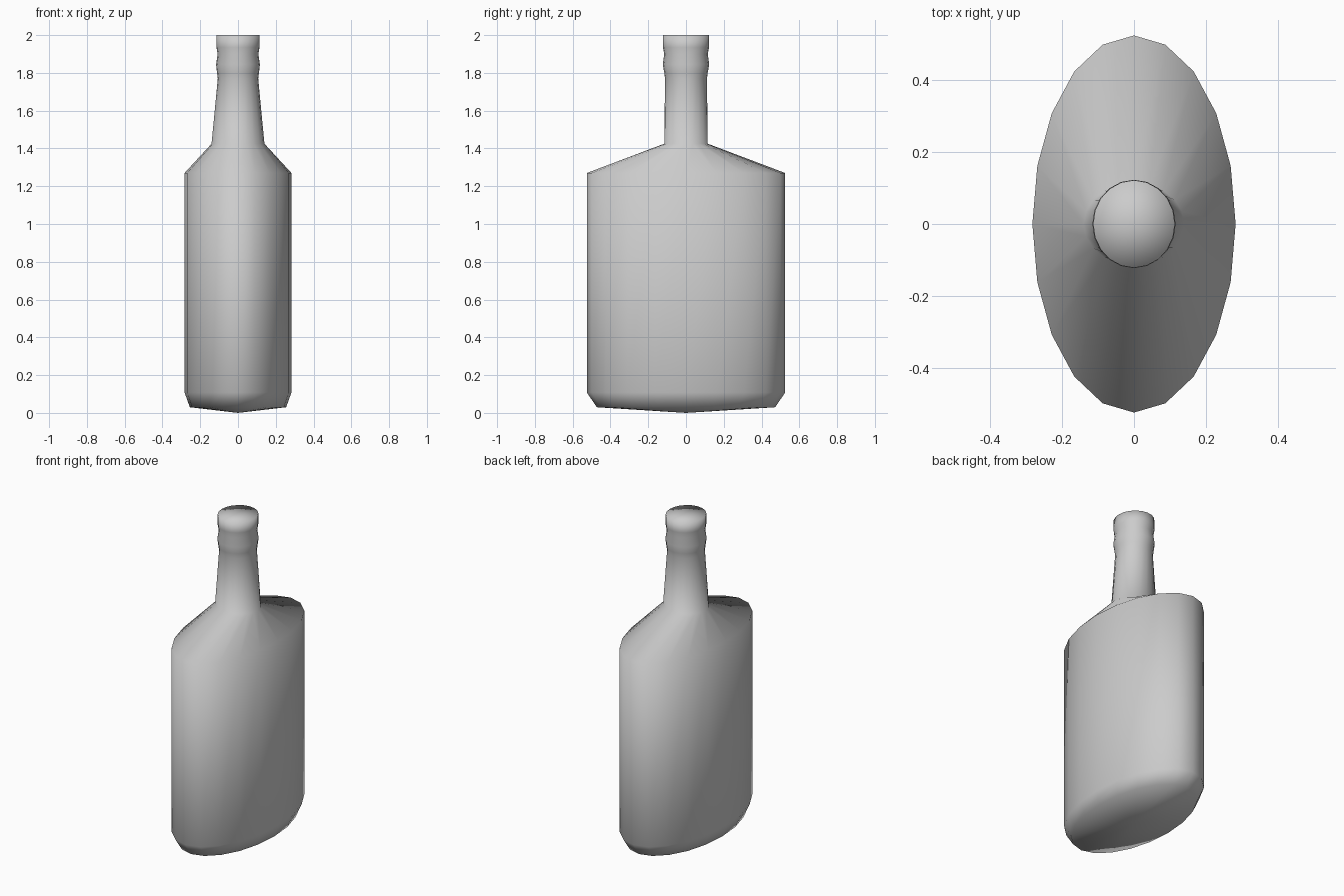
import bpy, bmesh
from math import sin, cos, tau

if "Cube" in bpy.data.objects:
    bpy.data.objects.remove(bpy.data.objects["Cube"])

SIDES = 20

# Elliptical cross-sections from base to lip: height, half width x, half depth y
SECTIONS = [
    (0.03, 0.255, 0.472),   # base edge
    (0.108, 0.283, 0.525),  # body bottom
    (1.27, 0.283, 0.525),   # body top
    (1.425, 0.14, 0.115),   # shoulder meets neck
    (1.77, 0.107, 0.111),   # neck top
    (1.80, 0.111, 0.115),
    (1.845, 0.116, 0.123),  # neck bead
    (1.90, 0.108, 0.115),
    (1.935, 0.114, 0.122),  # lip
    (2.0, 0.114, 0.122),
]

bm = bmesh.new()
rings = [[bm.verts.new((rx * cos(tau * i / SIDES), ry * sin(tau * i / SIDES), z))
          for i in range(SIDES)] for z, rx, ry in SECTIONS]

# Walls
for low, high in zip(rings, rings[1:]):
    for i in range(SIDES):
        j = (i + 1) % SIDES
        bm.faces.new((low[i], low[j], high[j], high[i]))

# Slightly pointed base and flat top, closed with fans
for ring, z in ((rings[0], 0.0), (rings[-1], 2.0)):
    centre = bm.verts.new((0, 0, z))
    for i in range(SIDES):
        bm.faces.new((ring[i], ring[(i + 1) % SIDES], centre))

bmesh.ops.recalc_face_normals(bm, faces=bm.faces)
for face in bm.faces:
    face.smooth = True

# Bottle object
mesh = bpy.data.meshes.new("bottle")
bm.to_mesh(mesh)
bm.free()
bottle = bpy.data.objects.new("bottle", mesh)
bpy.context.collection.objects.link(bottle)
